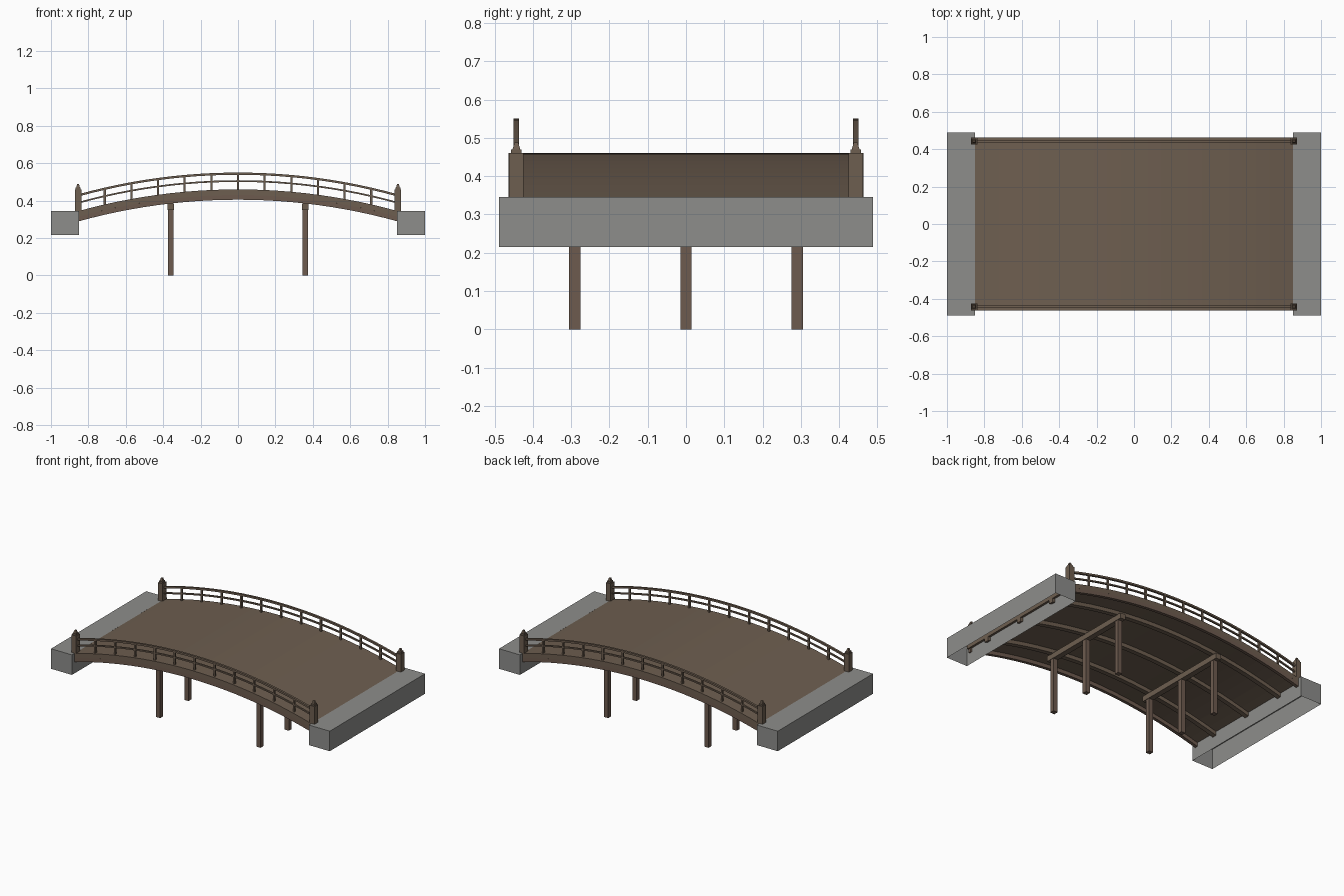
import bpy
import bmesh
from math import sqrt

cube = bpy.data.objects.get("Cube")
if cube:
    bpy.data.objects.remove(cube, do_unlink=True)


def material(name, color):
    m = bpy.data.materials.new(name)
    m.use_nodes = True
    m.diffuse_color = (*color, 1)
    m.node_tree.nodes["Principled BSDF"].inputs["Base Color"].default_value = (*color, 1)
    return m


WOOD = material("weathered wood", (0.155, 0.113, 0.080))
BEAM = material("reddish beam wood", (0.155, 0.105, 0.078))
STONE = material("grey stone", (0.27, 0.27, 0.26))

CREST, RISE, HALF = 0.46, 0.115, 0.85
RADIUS = (HALF ** 2 + RISE ** 2) / (2 * RISE)


def arch(x):
    """Height of the walking surface at x."""
    return CREST - RADIUS + sqrt(RADIUS ** 2 - x ** 2)


def finish(name, bm, mat):
    bmesh.ops.recalc_face_normals(bm, faces=bm.faces)
    mesh = bpy.data.meshes.new(name)
    bm.to_mesh(mesh)
    bm.free()
    mesh.materials.append(mat)
    obj = bpy.data.objects.new(name, mesh)
    bpy.context.collection.objects.link(obj)
    return obj


def add_box(bm, x, y, z, top=1.0):
    """Box between (min, max) pairs; top scales the upper face."""
    cx, cy = sum(x) / 2, sum(y) / 2
    rings = []
    for level, s in ((z[0], 1.0), (z[1], top)):
        hx, hy = (x[1] - x[0]) / 2 * s, (y[1] - y[0]) / 2 * s
        rings.append([bm.verts.new((cx + a * hx, cy + b * hy, level))
                      for a, b in ((-1, -1), (1, -1), (1, 1), (-1, 1))])
    low, high = rings
    base = bm.faces.new(low[::-1])
    bm.faces.new(high)
    for i in range(4):
        j = (i + 1) % 4
        bm.faces.new((low[i], low[j], high[j], high[i]))
    return base


def around(c, width):
    return (c - width / 2, c + width / 2)


def curved_bar(name, y, above, below, half, mat, steps=24):
    """Bar following the arch, between two heights relative to the surface."""
    bm = bmesh.new()
    rings = []
    for i in range(steps + 1):
        x = -half + 2 * half * i / steps
        z = arch(x)
        rings.append([bm.verts.new((x, yy, z + dz)) for yy, dz in
                      ((y[0], below), (y[1], below), (y[1], above), (y[0], above))])
    for a, b in zip(rings, rings[1:]):
        for i in range(4):
            j = (i + 1) % 4
            bm.faces.new((a[i], a[j], b[j], b[i]))
    bm.faces.new(rings[0])
    bm.faces.new(rings[-1])
    return finish(name, bm, mat)


# Deck and the beams under it
curved_bar("deck", (-0.463, 0.463), 0, -0.03, 0.87, WOOD)
for label, y in (("right", -0.29), ("middle", 0), ("left", 0.29)):
    curved_bar(label + "_stringer", around(y, 0.03), -0.03, -0.055, 0.87, WOOD)

for label, side in (("front", -1), ("back", 1)):
    curved_bar(label + "_edge_beam", around(side * 0.453, 0.02), -0.03, -0.055, 0.86, BEAM)

    # Railing bars and balusters
    rail_y = side * 0.443
    curved_bar(label + "_top_rail", around(rail_y, 0.014), 0.09, 0.078, 0.855, WOOD)
    curved_bar(label + "_middle_rail", around(rail_y, 0.010), 0.049, 0.040, 0.855, WOOD)
    bm = bmesh.new()
    for i in range(-5, 6):
        x = i * 0.1425
        add_box(bm, around(x, 0.011), around(rail_y, 0.011), (arch(x) - 0.01, arch(x) + 0.08))
    finish(label + "_balusters", bm, WOOD)

    # Stepped end posts with small pointed caps
    for end, sx in (("right", -1), ("left", 1)):
        bm = bmesh.new()
        x = sx * 0.855
        add_box(bm, around(x, 0.034), around(rail_y, 0.038), (0.335, 0.46))
        add_box(bm, around(x, 0.026), around(rail_y, 0.028), (0.46, 0.47))
        add_box(bm, around(x, 0.020), around(rail_y, 0.020), (0.47, 0.488), 0.5)
        finish(label + "_" + end + "_post", bm, WOOD)

for end, sx in (("right", -1), ("left", 1)):
    # Hollow abutment, open underneath
    bm = bmesh.new()
    base = add_box(bm, around(sx * 0.925, 0.15), (-0.488, 0.488), (0.215, 0.345))
    bmesh.ops.recalc_face_normals(bm, faces=bm.faces)
    bmesh.ops.delete(bm, geom=[base], context='FACES_ONLY')
    finish(end + "_abutment", bm, STONE)

    # Pier: three columns under a cross beam
    x = sx * 0.36
    bm = bmesh.new()
    add_box(bm, around(x, 0.036), (-0.33, 0.33), (0.35, 0.385))
    finish(end + "_pier_cap", bm, WOOD)
    bm = bmesh.new()
    for y in (-0.29, 0, 0.29):
        add_box(bm, around(x, 0.03), around(y, 0.03), (0, 0.355))
    finish(end + "_pier_columns", bm, BEAM)
